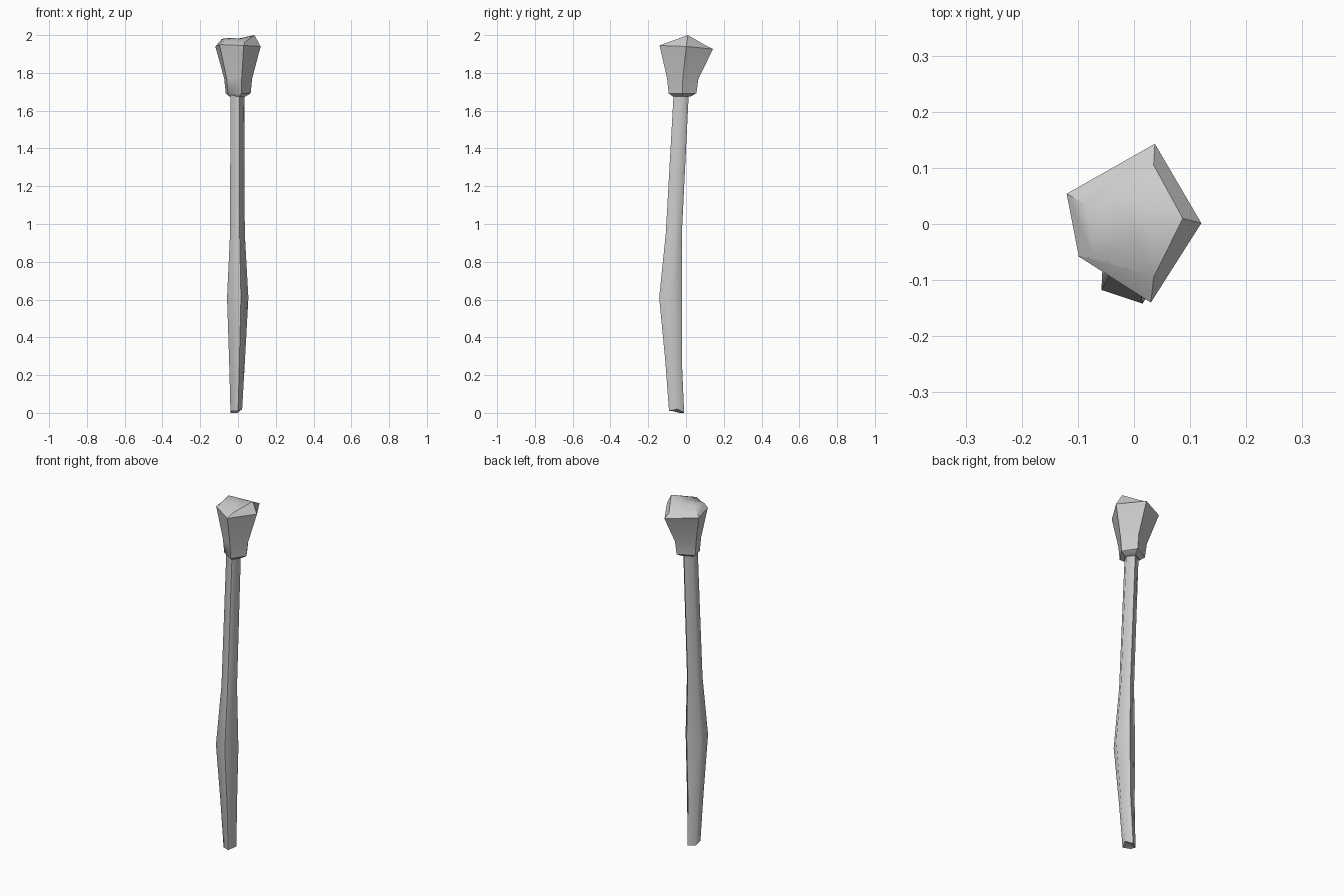
import bpy
import bmesh
import math

cube = bpy.data.objects.get("Cube")
if cube:
    bpy.data.objects.remove(cube)

grey = bpy.data.materials.new("plain_grey")
grey.use_nodes = True
colour = (0.6, 0.6, 0.6, 1)
grey.diffuse_color = colour
grey.node_tree.nodes["Principled BSDF"].inputs["Base Color"].default_value = colour

# Uneven five-sided cross-sections, scaled to each ring
HEAD = [(1, 0), (.31, 1), (-1, .37), (-.82, -.42), (.25, -1)]
SHAFT = [(1, .1), (.2, 1), (-.95, .4), (-1, -.6), (.3, -1)]


def ring(section, z, x0, x1, y0, y1, lift=(0,) * 5):
    """Fit a cross-section into a box at height z."""
    cx, cy = (x0 + x1) / 2, (y0 + y1) / 2
    return [(cx + u * (x1 - x0) / 2, cy + v * (y1 - y0) / 2, z + d)
            for (u, v), d in zip(section, lift)]


def loft(name, rings, bottom, top, angle):
    """Skin rings from the bottom up and close both ends with a fan."""
    bm = bmesh.new()
    loops = [[bm.verts.new(p) for p in r] for r in rings]
    n = len(loops[0])
    for a, b in zip(loops, loops[1:]):
        for i in range(n):
            j = (i + 1) % n
            bm.faces.new((a[i], a[j], b[j], b[i]))
    low, high = bm.verts.new(bottom), bm.verts.new(top)
    for i in range(n):
        j = (i + 1) % n
        bm.faces.new((loops[0][j], loops[0][i], low))
        bm.faces.new((loops[-1][i], loops[-1][j], high))
    bmesh.ops.recalc_face_normals(bm, faces=bm.faces)
    mesh = bpy.data.meshes.new(name)
    bm.to_mesh(mesh)
    bm.free()
    mesh.materials.append(grey)
    obj = bpy.data.objects.new(name, mesh)
    bpy.context.collection.objects.link(obj)
    bpy.ops.object.select_all(action='DESELECT')
    obj.select_set(True)
    bpy.context.view_layer.objects.active = obj
    bpy.ops.object.shade_smooth_by_angle(angle=math.radians(angle))
    return obj


# Bent shaft with a swollen grip and a broken, hollow lower end
loft("shaft", [
    ring(SHAFT, 0, -.04, .022, -.09, -.01, (.02, 0, 0, .01, .01)),
    ring(SHAFT, .28, -.047, .037, -.11, -.022),
    ring(SHAFT, .61, -.058, .055, -.142, -.02),
    ring(SHAFT, .95, -.042, .036, -.107, -.022),
    ring(SHAFT, 1.70, -.04, .033, -.065, .015),
], (-.01, -.05, .025), (0, -.02, 1.70), 75)

# Flared head, with a chipped rim and a shallow faceted crown
rim = [(.087, .01, 2), (.035, .105, 1.945), (-.085, .035, 1.98),
       (-.073, -.06, 1.97), (.035, -.095, 1.962)]
crown = [(.02, .005, 1.985), (.005, .05, 1.975), (-.04, .03, 1.985),
         (-.025, -.02, 1.985), (.01, -.032, 1.98)]
loft("head", [
    ring(HEAD, 1.675, -.045, .04, -.07, .025),
    ring(HEAD, 1.692, -.065, .067, -.092, .055),
    ring(HEAD, 1.77, -.073, .075, -.1, .066),
    ring(HEAD, 1.94, -.12, .12, -.14, .143, (0, -.014, 0, .01, .005)),
    rim,
    crown,
], (0, -.02, 1.675), (-.005, .01, 1.98), 38)
